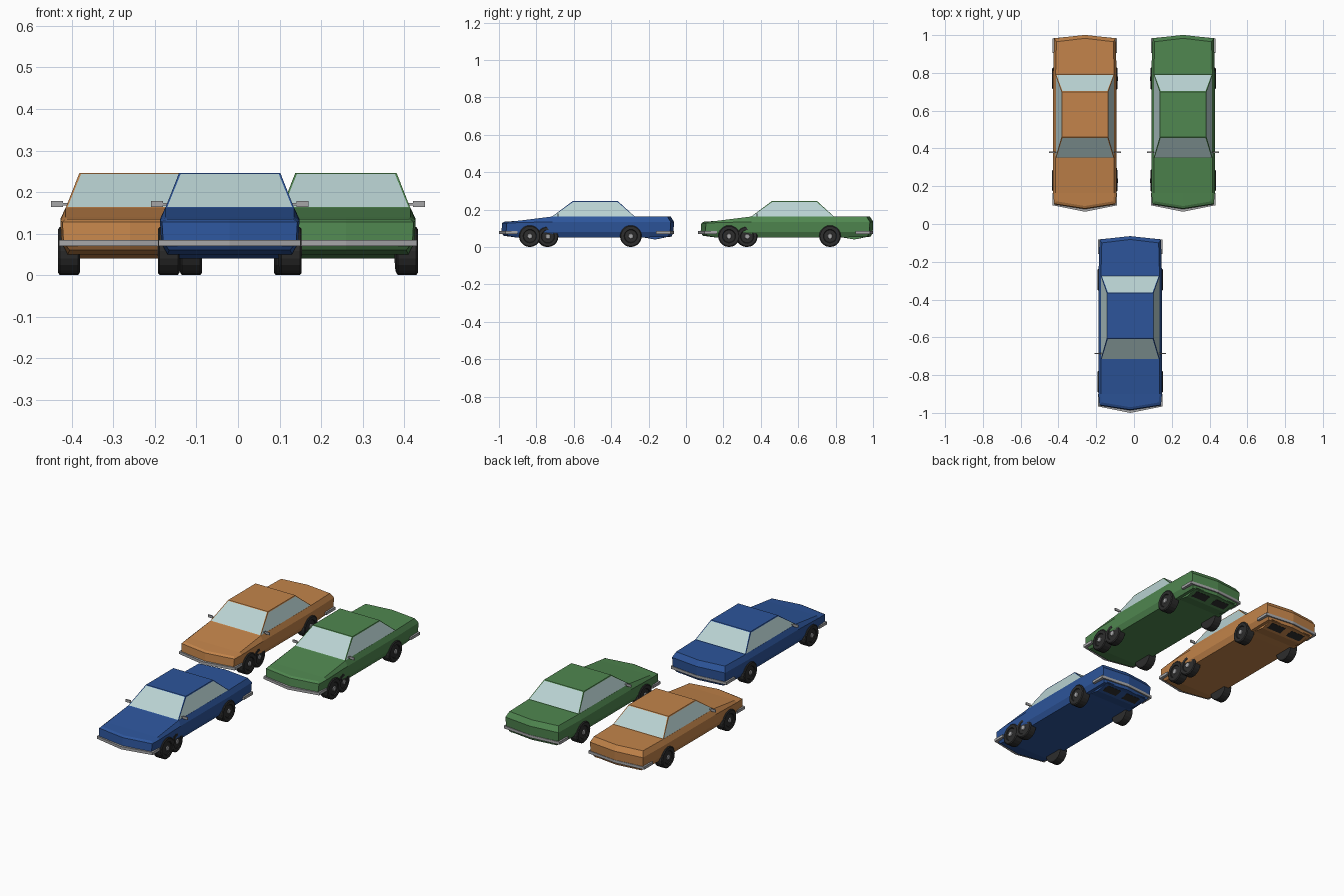
import bpy, bmesh, math
from mathutils import Matrix, Vector

if "Cube" in bpy.data.objects:
    bpy.data.objects.remove(bpy.data.objects["Cube"])


def mat(name, c):
    m = bpy.data.materials.new(name)
    m.diffuse_color = (*c, 1)
    m.use_nodes = True
    m.node_tree.nodes["Principled BSDF"].inputs["Base Color"].default_value = m.diffuse_color
    return m


BLUE = mat("blue paint", (0.026, 0.091, 0.328))
ORANGE = mat("orange paint", (0.546, 0.231, 0.069))
GREEN = mat("green paint", (0.08, 0.242, 0.08))
GLASS = mat("pale glass", (0.485, 0.645, 0.645))
TYRE = mat("black rubber", (0.026, 0.026, 0.026))
CHROME = mat("grey metal", (0.38, 0.38, 0.39))


def finish(bm, name, mats, off):
    bmesh.ops.recalc_face_normals(bm, faces=bm.faces)
    me = bpy.data.meshes.new(name)
    bm.to_mesh(me)
    bm.free()
    for m in mats:
        me.materials.append(m)
    ob = bpy.data.objects.new(name, me)
    ob.location = off
    bpy.context.collection.objects.link(ob)
    return ob


def prism(name, pts, a, b, axis, m, off):
    """Extrude a profile: axis 'x' takes (y, z) points, axis 'z' takes (x, y) points."""
    bm = bmesh.new()
    place = (lambda p, t: (t, *p)) if axis == 'x' else (lambda p, t: (*p, t))
    lo = [bm.verts.new(place(p, a)) for p in pts]
    hi = [bm.verts.new(place(p, b)) for p in pts]
    bm.faces.new(lo)
    bm.faces.new(hi)
    for i in range(len(pts)):
        j = (i + 1) % len(pts)
        bm.faces.new((lo[i], lo[j], hi[j], hi[i]))
    return finish(bm, name, [m], off)


def rect(a0, b0, a1, b1):
    return [(a0, b0), (a1, b0), (a1, b1), (a0, b1)]


# Half-body stations: y of each row, z of each row, centre bulge, width scale
WIDTH = (0.15, 0.165, 0.168, 0.155)
STATIONS = [
    ((-.950, -.962, -.958, -.945), (.060, .078, .128, .135), -.025, .97),
    ((-.900,) * 4, (.050, .078, .130, .140), 0, 1),
    ((-.715,) * 4, (.050, .080, .135, .163), 0, 1),
    ((-.275,) * 4, (.050, .080, .135, .163), 0, 1),
    ((-.095, -.085, -.082, -.100), (.055, .080, .135, .163), .018, .97),
]


def body(paint, off):
    bm = bmesh.new()
    side, mid = [], []
    for ys, zs, bulge, s in STATIONS:
        side.append([bm.verts.new((w * s, y, z)) for w, y, z in zip(WIDTH, ys, zs)])
        end = bulge != 0
        mid.append([bm.verts.new((0, y + bulge, z)) if end or k in (0, 3) else None
                    for k, (y, z) in enumerate(zip(ys, zs))])
    for i in range(len(side) - 1):
        for k in range(3):
            bm.faces.new((side[i][k], side[i + 1][k], side[i + 1][k + 1], side[i][k + 1]))
        for k in (0, 3):
            bm.faces.new((side[i][k], side[i + 1][k], mid[i + 1][k], mid[i][k]))
    for i in (0, -1):
        for k in range(3):
            bm.faces.new((side[i][k], side[i][k + 1], mid[i][k + 1], mid[i][k]))
    # mirror to the other side
    geo = bm.verts[:] + bm.edges[:] + bm.faces[:]
    bmesh.ops.mirror(bm, geom=geo, axis='X', merge_dist=0.0005)
    bmesh.ops.remove_doubles(bm, verts=bm.verts, dist=0.0005)
    finish(bm, "car_body", [paint], off)


def cabin(paint, off):
    bm = bmesh.new()
    lo = [bm.verts.new((x, y, .162)) for x, y in rect(-.155, -.717, .155, -.273)]
    hi = [bm.verts.new((x, y, .246)) for x, y in rect(-.122, -.605, .122, -.365)]
    bm.faces.new(hi)
    sides = [bm.faces.new((lo[i], lo[(i + 1) % 4], hi[(i + 1) % 4], hi[i])) for i in range(4)]
    bm.normal_update()
    # windows are the inset centres of the four sloping sides
    bmesh.ops.inset_individual(bm, faces=sides, thickness=.006)
    for f in sides:
        f.material_index = 1
    finish(bm, "cabin", [paint, GLASS], off)


def wheel(name, x, y, sgn, off, width=.052, yaw=0, r=.058):
    """x is the outer face; the cross-section is revolved about the axle."""
    prof = [(-width, 0), (-width, r - .006), (-width + .004, r), (-.004, r), (0, r - .005),
            (0, .036), (-.004, .033), (-.003, .014), (.001, .012), (.001, 0)]
    bm = bmesh.new()
    vs = [bm.verts.new((sgn * a, 0, b)) for a, b in prof]
    es = [bm.edges.new(p) for p in zip(vs, vs[1:])]
    bmesh.ops.spin(bm, geom=vs + es, axis=(1, 0, 0), cent=(0, 0, 0),
                   angle=math.tau, steps=20)
    bmesh.ops.remove_doubles(bm, verts=bm.verts, dist=.0003)
    for f in bm.faces:
        c = f.calc_center_median()
        if sgn * c.x > -.003 and math.hypot(c.y, c.z) < .0135:
            f.material_index = 1
    bmesh.ops.rotate(bm, verts=bm.verts, matrix=Matrix.Rotation(yaw, 3, 'Z'))
    finish(bm, name, [TYRE, CHROME], Vector(off) + Vector((sgn * x, y, r)))


def car(paint, off):
    body(paint, off)
    cabin(paint, off)
    # bumpers wrap around both ends
    prism("front_bumper", [(-.171, -.90), (-.171, -.966), (0, -1), (.171, -.966), (.171, -.90)],
          .070, .085, 'z', CHROME, off)
    prism("rear_bumper", [(-.171, -.16), (-.171, -.082), (0, -.065), (.171, -.082), (.171, -.16)],
          .070, .085, 'z', CHROME, off)
    # rear underside panel with dark vents
    prism("rear_valance", [(-.24, .053), (-.165, .040), (-.085, .058), (-.1, .07)],
          -.13, .13, 'x', paint, off)
    for s in (-1, 1):
        prism("rear_vent", [(-.150, .0425), (-.105, .0525), (-.105, .055), (-.150, .045)],
              s * .02, s * .11, 'x', TYRE, off)
        # door mirrors on short arms
        prism("mirror", rect(-.688, .164, -.682, .178), s * .161, s * .19, 'x', CHROME, off)
        prism("mirror_arm", rect(-.687, .168, -.683, .173), s * .148, s * .163, 'x', CHROME, off)
        wheel("front_wheel", .173, -.835, s, off)
        wheel("rear_wheel", .173, -.295, s, off)
    # additional wheel behind the right front one
    wheel("extra_wheel", .166, -.738, 1, off, width=.045, yaw=math.radians(5), r=.056)


car(BLUE, (-.02, 0, 0))
car(ORANGE, (-.26, 1.065, 0))
car(GREEN, (.26, 1.065, 0))
